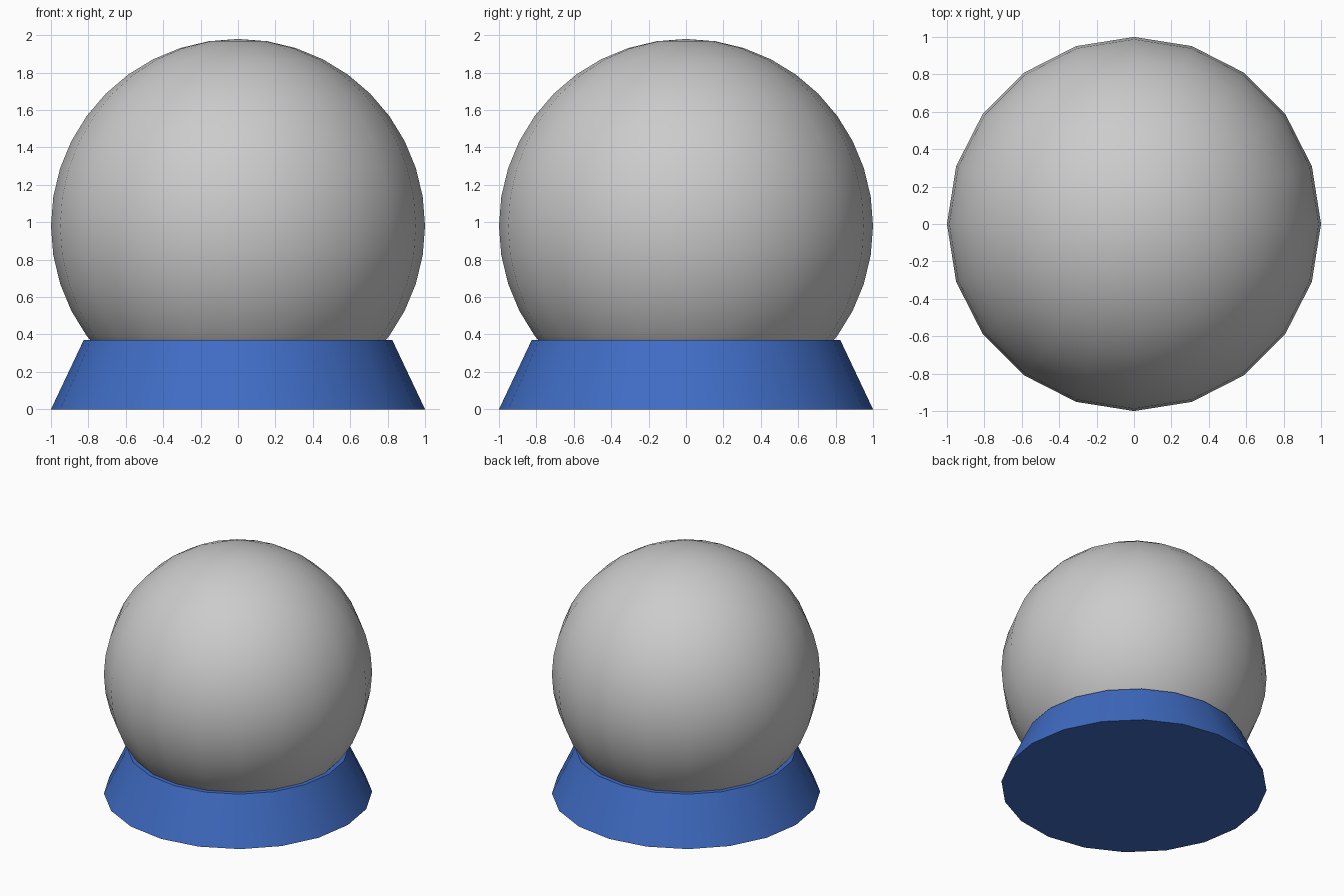
import bpy, bmesh

if "Cube" in bpy.data.objects:
    bpy.data.objects.remove(bpy.data.objects["Cube"])

SIDES = 20
BASE_TOP = 0.37
CENTRE_Z = 0.98


def make_object(name, bm, material=None):
    bmesh.ops.recalc_face_normals(bm, faces=bm.faces)
    mesh = bpy.data.meshes.new(name)
    bm.to_mesh(mesh)
    bm.free()
    obj = bpy.data.objects.new(name, mesh)
    bpy.context.collection.objects.link(obj)
    if material:
        mesh.materials.append(material)
    bpy.ops.object.select_all(action='DESELECT')
    obj.select_set(True)
    bpy.context.view_layer.objects.active = obj
    bpy.ops.object.shade_smooth_by_angle(angle=0.6)
    return obj


blue = bpy.data.materials.new("blue")
blue.diffuse_color = (0.05, 0.15, 0.55, 1)
blue.use_nodes = True
blue.node_tree.nodes["Principled BSDF"].inputs["Base Color"].default_value = blue.diffuse_color

# Globe: sphere trimmed where it meets the stand
bm = bmesh.new()
bmesh.ops.create_uvsphere(bm, u_segments=SIDES, v_segments=20, radius=1)
bmesh.ops.translate(bm, verts=bm.verts, vec=(0, 0, CENTRE_Z))
bmesh.ops.bisect_plane(bm, geom=bm.verts[:] + bm.edges[:] + bm.faces[:],
                       plane_co=(0, 0, BASE_TOP), plane_no=(0, 0, 1),
                       clear_inner=True)
make_object("globe", bm)

# Stand: tapered solid with a narrow rim around the globe
bm = bmesh.new()
lower, upper = [
    bmesh.ops.create_circle(bm, segments=SIDES, radius=r)["verts"]
    for r in (1.0, 0.825)]
bmesh.ops.translate(bm, verts=upper, vec=(0, 0, BASE_TOP))
for i in range(SIDES):
    j = (i + 1) % SIDES
    bm.faces.new((lower[i], lower[j], upper[j], upper[i]))
bm.faces.new(lower)
bm.faces.new(upper)
make_object("stand", bm, blue)
